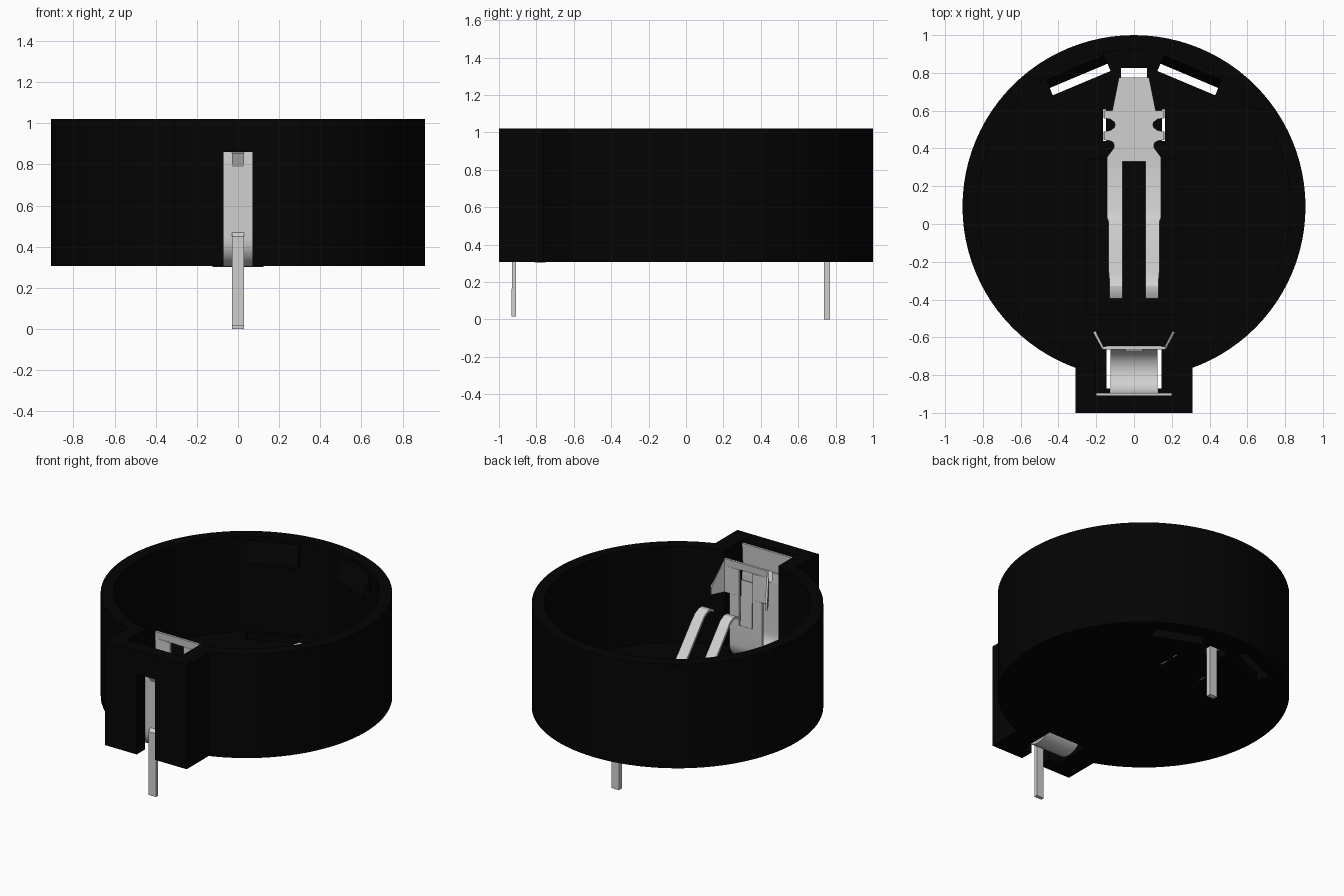
import bpy, bmesh, math
from mathutils import Matrix, Vector

if "Cube" in bpy.data.objects:
    bpy.data.objects.remove(bpy.data.objects["Cube"])


def material(name, c):
    m = bpy.data.materials.new(name)
    m.use_nodes = True
    m.diffuse_color = (c, c, c, 1)
    m.node_tree.nodes["Principled BSDF"].inputs["Base Color"].default_value = (c, c, c, 1)
    return m


BLACK = material("black_plastic", 0.0011)
METAL = material("bare_metal", 0.63)
CY, R_OUT, R_IN = 0.092, 0.908, 0.83
Z0, Z1, FLOOR = 0.307, 1.022, 0.365


def make(name, bm, mat):
    bmesh.ops.recalc_face_normals(bm, faces=bm.faces[:])
    me = bpy.data.meshes.new(name)
    bm.to_mesh(me)
    bm.free()
    me.materials.append(mat)
    ob = bpy.data.objects.new(name, me)
    bpy.context.collection.objects.link(ob)
    return ob


def box(name, x, y, z, mat, turn=None):
    bm = bmesh.new()
    bmesh.ops.create_cube(bm, size=1)
    for v in bm.verts:
        v.co = Vector([(a + b) / 2 + c * (b - a) for (a, b), c in zip((x, y, z), v.co)])
    if turn:
        bm.transform(turn)
    return make(name, bm, mat)


def cylinder(name, r, z0, z1, mat):
    bm = bmesh.new()
    bmesh.ops.create_cone(bm, cap_ends=True, segments=96, radius1=r, radius2=r, depth=z1 - z0,
                          matrix=Matrix.Translation((0, CY, (z0 + z1) / 2)))
    return make(name, bm, mat)


def bake(ob):
    """Replace the mesh by its modified result."""
    dg = bpy.context.evaluated_depsgraph_get()
    me = bpy.data.meshes.new_from_object(ob.evaluated_get(dg))
    ob.modifiers.clear()
    ob.data = me


def boolean(ob, other, op):
    m = ob.modifiers.new(op, "BOOLEAN")
    m.operation, m.solver, m.object = op, "EXACT", other
    bake(ob)
    bpy.data.objects.remove(other)


def sheet(name, polys, thick=0.016):
    """Thin metal from polygons of 3D points, welded and thickened."""
    bm = bmesh.new()
    for p in polys:
        bm.faces.new([bm.verts.new(c) for c in p])
    bmesh.ops.remove_doubles(bm, verts=bm.verts[:], dist=0.0005)
    ob = make(name, bm, METAL)
    m = ob.modifiers.new("thickness", "SOLIDIFY")
    m.thickness, m.offset = thick, 0
    bake(ob)
    return ob


def ribbon(rows):
    """Quads between successive rows (x0, x1, y, z)."""
    return [[(a[0], a[2], a[3]), (a[1], a[2], a[3]), (b[1], b[2], b[3]), (b[0], b[2], b[3])]
            for a, b in zip(rows, rows[1:])]


def wall(y, x0, x1, z0, z1):
    return ribbon([(x0, x1, y, z0), (x0, x1, y, z1)])


def smooth(ob):
    bpy.ops.object.select_all(action="DESELECT")
    ob.select_set(True)
    bpy.context.view_layer.objects.active = ob
    bpy.ops.object.shade_smooth_by_angle(angle=math.radians(30))


def rear_turn(s):
    """Place a part along the slanted chord at the rear, left or right."""
    return Matrix.Translation((s * .285, .765, 0)) @ Matrix.Rotation(-s * math.radians(22.8), 4, "Z")


# Housing: round cup with a square block on the front
housing = cylinder("housing", R_OUT, Z0, Z1, BLACK)
boolean(housing, box("block", (-.31, .31), (-1, -.5), (Z0, Z1), BLACK), "UNION")
cuts = [cylinder("cavity", R_IN, FLOOR, 1.3, BLACK),
        box("pocket", (-.203, .203), (-.909, -.6), (FLOOR, 1.3), BLACK),
        box("spring_recess", (-.25, .25), (-.48, .34), (.34, .6), BLACK),
        box("bottom_hole", (-.145, .145), (-.872, -.645), (.1, .6), BLACK),
        box("bend_hole", (-.127, .127), (-.909, -.8), (.1, .6), BLACK),
        box("front_slot", (-.07, .07), (-1.1, -.88), (.1, .86), BLACK),
        box("rear_pin_hole", (-.07, .07), (.73, .825), (.1, .6), BLACK)]
for s in (-1, 1):
    cuts.append(box("clip_hole", sorted((s * .148, s * .165)), (.44, .605), (.1, .6), BLACK))
    cuts.append(box("rim_slot", (-.166, .166), (-.021, .07), (.1, .6), BLACK, rear_turn(s)))
for c in cuts:
    boolean(housing, c, "DIFFERENCE")
smooth(housing)

# Wedge-shaped retaining nubs on the rear inner wall, over the slots
for s, side in ((1, "left"), (-1, "right")):
    bm = bmesh.new()
    for x in (-.166, .166):
        for y, z in ((.021, .855), (.10, .855), (.10, 1.0), (.068, 1.0), (.021, .88)):
            bm.verts.new((x, y, z))
    bmesh.ops.convex_hull(bm, input=bm.verts[:])
    bm.transform(rear_turn(s))
    make(side + "_retaining_nub", bm, BLACK)

# Front contact: outer plate with a latching barb, U bend, inner plate with wings
Y_O, Y_I, W = -.903, -.657, .125
polys = wall(Y_O, -.2, .2, .86, 1.0) + wall(Y_O, -.2, -.028, .79, .86)
polys += wall(Y_O, .028, .2, .79, .86) + wall(Y_O, -.2, .2, .46, .79)
sheet("front_contact_outer_plate", polys)
sheet("front_contact_barb", ribbon([(-.028, .028, Y_O, .785), (-.028, .028, Y_O - .035, .856)]), .012)
r = (Y_I - Y_O) / 2
bend = [(-W, W, Y_O, .46)]
for i in range(17):
    a = math.pi * (1 + i / 16)
    bend.append((-W, W, (Y_O + Y_I) / 2 + r * math.cos(a), .433 + r * math.sin(a)))
bend.append((-W, W, Y_I, .57))
smooth(sheet("front_contact_bend", ribbon(bend)))
polys = wall(Y_I, -.165, .165, .95, 1.0)
for s in (-1, 1):
    polys += wall(Y_I, s * .05, s * .165, .77, .95) + wall(Y_I, s * .05, s * W, .57, .77)
    polys.append([(s * .165, Y_I, 1.0), (s * .165, Y_I, .77), (s * .21, -.57, .77), (s * .21, -.57, .82)])
sheet("front_contact_inner_plate", polys)
sheet("front_contact_tongue", ribbon([(-.044, .044, Y_I, .57), (-.044, .044, Y_I - .01, .88)]), .012)

# Front pin, offset forward from the outer plate
sheet("front_pin", ribbon([(-.028, .028, Y_O, .46), (-.028, .028, -.92, .445),
                           (-.028, .028, -.92, .015)]), .024)

# Base contact: flat plate with clip tabs, lying on the floor
half = [(.08, .775), (.115, .60), (.16, .60), (.16, .56), (.125, .555), (.105, .54), (.10, .525),
        (.105, .51), (.125, .495), (.16, .49), (.16, .445), (.125, .44), (.108, .43), (.105, .405),
        (.142, .355), (.142, .30), (.06, .30), (.06, .33)]
ZP = FLOOR + .02
outline = [(x, y, ZP) for x, y in half] + [(-x, y, ZP) for x, y in reversed(half)]
sheet("base_contact_plate", [outline], .024)
for s, side in ((1, "left"), (-1, "right")):
    # Sprung arms: nearly flat, then bent up towards the front, tips turned over
    path = [(.142, .30, ZP), (.142, .08, .395), (.142, .03, .415), (.135, .01, .43), (.135, -.12, .565),
            (.134, -.26, .73), (.131, -.29, .765), (.13, -.33, .785), (.13, -.36, .783), (.13, -.39, .765)]
    smooth(sheet(side + "_spring_arm", ribbon([(s * .06, s * w, y, z) for w, y, z in path])))
    # Clips folded down into the floor
    for y0, y1 in ((.445, .49), (.56, .60)):
        box(side + "_floor_clip", sorted((s * .148, s * .162)), (y0, y1), (.312, ZP), METAL)

# Rear pin
box("rear_pin", (-.028, .028), (.737, .77), (0, ZP), METAL)
